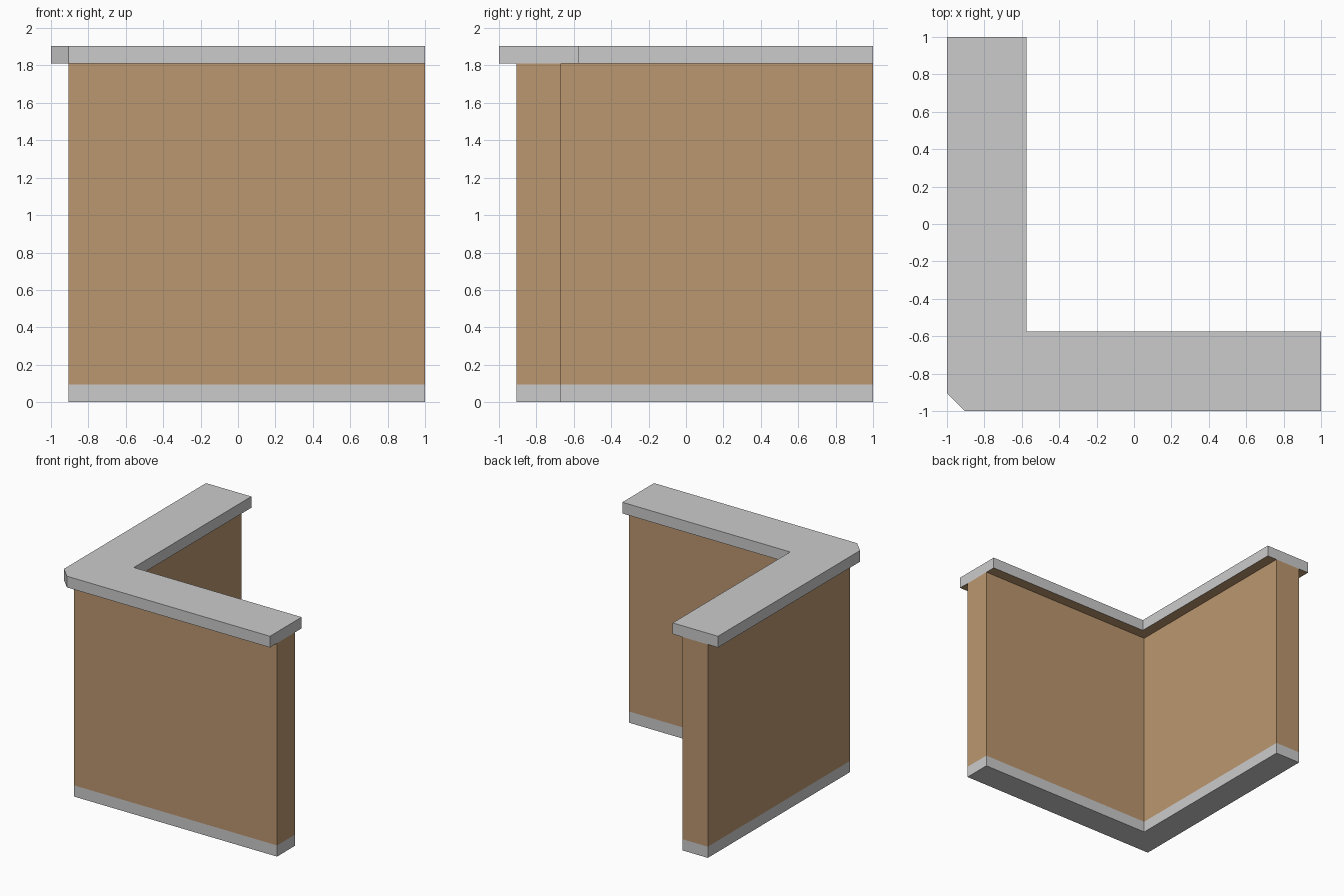
import bpy, bmesh

if "Cube" in bpy.data.objects:
    bpy.data.objects.remove(bpy.data.objects["Cube"])

brown = bpy.data.materials.new("brown")
brown.diffuse_color = (0.5, 0.31, 0.162, 1)
brown.use_nodes = True
brown.node_tree.nodes["Principled BSDF"].inputs["Base Color"].default_value = brown.diffuse_color
grey = bpy.data.materials.new("grey")
grey.diffuse_color = (0.8, 0.8, 0.8, 1)
grey.use_nodes = True
grey.node_tree.nodes["Principled BSDF"].inputs["Base Color"].default_value = grey.diffuse_color


def prism(name, outline, z0, z1, side, bottom=None, top=None):
    """Extrude an anticlockwise outline; ends without a material stay open."""
    bm = bmesh.new()
    lo = [bm.verts.new((x, y, z0)) for x, y in outline]
    hi = [bm.verts.new((x, y, z1)) for x, y in outline]
    mats = [side]
    n = len(outline)
    for i in range(n):
        j = (i + 1) % n
        bm.faces.new((lo[i], lo[j], hi[j], hi[i]))
    for mat, ring in ((bottom, lo[::-1]), (top, hi)):
        if mat:
            if mat not in mats:
                mats.append(mat)
            bm.faces.new(ring).material_index = mats.index(mat)
    me = bpy.data.meshes.new(name)
    bm.to_mesh(me)
    bm.free()
    for m in mats:
        me.materials.append(m)
    ob = bpy.data.objects.new(name, me)
    bpy.context.collection.objects.link(ob)
    return ob


def ell(outer, inner, chamfer=0):
    """Corner outline with both arms running to +1."""
    if chamfer:
        corner = [(outer, outer + chamfer), (outer + chamfer, outer)]
    else:
        corner = [(outer, outer)]
    return corner + [(1, outer), (1, inner), (inner, inner), (inner, 1), (outer, 1)]


wall = ell(-0.905, -0.667)
# Flush grey skirting strip, brown wall, overhanging cap with brown underside
prism("skirting", wall, 0, 0.095, grey, bottom=grey)
prism("wall", wall, 0.095, 1.81, brown)
prism("cap", ell(-1, -0.575, 0.095), 1.81, 1.905, grey, bottom=brown, top=grey)
